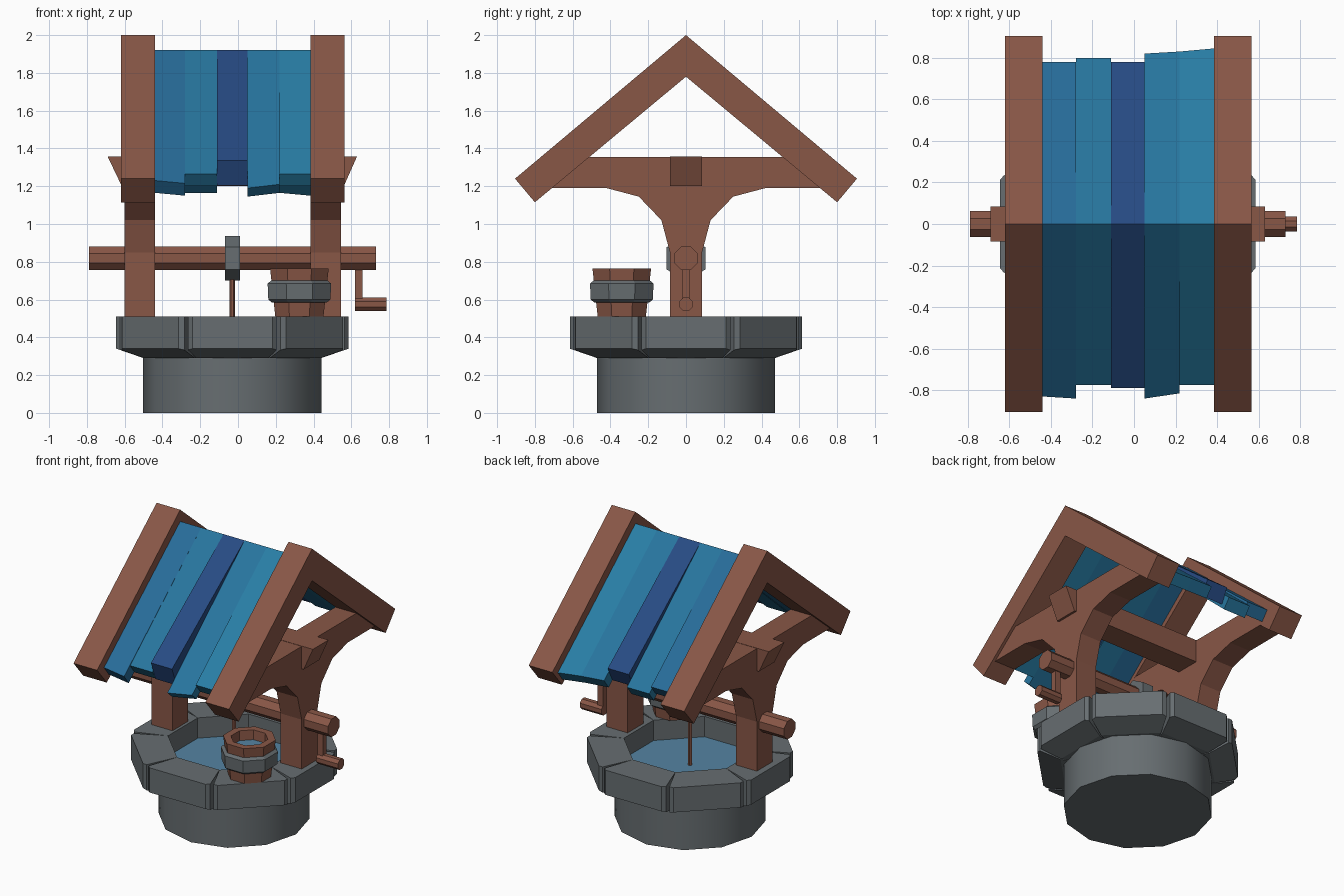
import bpy, bmesh, math
from mathutils import Vector, Matrix

if "Cube" in bpy.data.objects:
    bpy.data.objects.remove(bpy.data.objects["Cube"])


def material(name, rgb):
    m = bpy.data.materials.new(name)
    m.diffuse_color = (*rgb, 1)
    m.use_nodes = True
    m.node_tree.nodes["Principled BSDF"].inputs["Base Color"].default_value = m.diffuse_color
    return m


WOOD = material("wood", (0.25, 0.095, 0.062))
STONE = material("stone", (0.135, 0.155, 0.165))
WATER = material("water", (0.09, 0.23, 0.36))
BLUES = [material(f"roof_blue_{i}", c) for i, c in enumerate(
    [(0.02, 0.15, 0.32), (0.02, 0.18, 0.34), (0.02, 0.07, 0.23),
     (0.02, 0.18, 0.35), (0.022, 0.21, 0.38)])]
CX = -0.03      # well centre in x


def finish(name, bm, mat):
    bmesh.ops.recalc_face_normals(bm, faces=bm.faces)
    me = bpy.data.meshes.new(name)
    bm.to_mesh(me)
    bm.free()
    me.materials.append(mat)
    ob = bpy.data.objects.new(name, me)
    bpy.context.collection.objects.link(ob)
    return ob


def loft(name, rings, mat, closed=False):
    """Skin a list of equal-length point rings; cap the ends unless closed."""
    bm = bmesh.new()
    vs = [[bm.verts.new(p) for p in r] for r in rings]
    n = len(vs[0])
    pairs = list(zip(vs, vs[1:])) + ([(vs[-1], vs[0])] if closed else [])
    for a, b in pairs:
        for i in range(n):
            j = (i + 1) % n
            bm.faces.new((a[i], a[j], b[j], b[i]))
    if not closed:
        bm.faces.new(vs[0])
        bm.faces.new(vs[-1])
    return finish(name, bm, mat)


def extrude_x(name, profile, x0, x1, mat):
    """Sweep a (y, z) outline from x0 to x1."""
    return loft(name, [[(x, y, z) for y, z in profile] for x in (x0, x1)], mat)


def ngon(n, r, turn=0.0):
    return [(r * math.cos(turn + math.tau * i / n), r * math.sin(turn + math.tau * i / n))
            for i in range(n)]


def lathe(name, profile, n, cx, cy, mat, turn=0.0, closed=False):
    """Turn an (r, z) profile around a vertical axis."""
    rings = [[(cx + x, cy + y, z) for x, y in ngon(n, r, turn)] for r, z in profile]
    return loft(name, rings, mat, closed)


def bar_x(name, n, r, x0, x1, z, mat, turn=0.0):
    return extrude_x(name, [(y, z + h) for y, h in ngon(n, r, turn)], x0, x1, mat)


def mirrored(half):
    """Close a right-hand outline with its reflection in y."""
    return half + [(-y, z) for y, z in reversed(half) if y > 0]


# stone base and water
base = lathe("well_base", [(0.472, 0), (0.472, 0.31)], 12, CX, 0, STONE)
for p in base.data.polygons:
    p.use_smooth = len(p.vertices) == 4
lathe("well_water", [(0.44, 0.30), (0.44, 0.37)], 8, CX, 0, WATER, math.pi / 8)

# eight rim stones, tapered towards the joints
plan = [(0.39, 0.1615), (0.595, 0.235), (0.615, 0.212)]     # (radius, half width)
outline = [(r, -w) for r, w in plan] + [(r, w) for r, w in reversed(plan)]


def under(r):
    return 0.29 + max(0, r - 0.47) / 0.145 * 0.05


for k in range(8):
    rot = Matrix.Translation((CX, 0, 0)) @ Matrix.Rotation(k * math.pi / 4, 4, 'Z')
    pts = outline[:1] + [(0.47, -0.190)] + outline[1:5] + [(0.47, 0.190)] + outline[5:]
    low = [rot @ Vector((r, w, under(r))) for r, w in pts]
    top = [rot @ Vector((r, w, 0.51)) for r, w in pts]
    ob = loft(f"rim_stone_{k + 1}", [low, top], STONE)
    # split the bent underside cleanly
    bm = bmesh.new()
    bm.from_mesh(ob.data)
    bmesh.ops.triangulate(bm, faces=[f for f in bm.faces if len(f.verts) > 4 and f.normal.z < 0])
    bm.to_mesh(ob.data)
    bm.free()

# two upright frames with curved brackets, each under a pair of rafters
frame = mirrored([(0.085, 0.49), (0.085, 0.85), (0.13, 1.02), (0.25, 1.145),
                  (0.42, 1.19), (0.74, 1.19), (0.51, 1.355)])
rafters = [(0, 2.0), (0.905, 1.24), (0.80, 1.115), (0, 1.78), (-0.80, 1.115), (-0.905, 1.24)]
for side, x0, x1 in (("left", -0.60, -0.44), ("right", 0.385, 0.545)):
    extrude_x(f"{side}_frame", frame, x0, x1, WOOD)
for side, x0, x1 in (("left", -0.62, -0.44), ("right", 0.385, 0.565)):
    extrude_x(f"{side}_rafters", rafters, x0, x1, WOOD)

# cross beam with slanted ends
loft("cross_beam", [[(x, y, z) for x, z in ((-0.69, 1.357), (0.63, 1.357), (0.56, 1.2), (-0.615, 1.2))]
                    for y in (-0.085, 0.085)], WOOD)

# roof planks: (y at left, y at right, end z at left, end z at right, thickness)
edges = [-0.44, -0.28, -0.11, 0.05, 0.22, 0.385]
front = [(0.83, 0.84, 1.23, 1.215, 0.065), (0.775, 0.775, 1.265, 1.265, 0.065),
         (0.79, 0.79, 1.335, 1.335, 0.13), (0.84, 0.815, 1.19, 1.21, 0.045),
         (0.775, 0.775, 1.265, 1.265, 0.065)]
back = [(0.78, 0.78, 1.27, 1.27, 0.065), (0.80, 0.80, 1.23, 1.23, 0.065),
        (0.78, 0.78, 1.31, 1.31, 0.10), (0.82, 0.83, 1.24, 1.23, 0.065),
        (0.83, 0.845, 1.23, 1.215, 0.065)]
for side, s, planks in (("front", -1, front), ("back", 1, back)):
    for i, (ya, yb, za, zb, t) in enumerate(planks):
        rings = [[(x, 0, 1.92), (x, s * y, z), (x, s * (y - 0.05), z - t), (x, 0, 1.83)]
                 for x, y, z in ((edges[i], ya, za), (edges[i + 1], yb, zb))]
        loft(f"{side}_roof_plank_{i + 1}", rings, BLUES[i])

# windlass: axle, drum, rope and crank
bar_x("axle", 8, 0.067, -0.79, 0.73, 0.818, WOOD, math.pi / 8)
bar_x("rope_drum", 6, 0.118, -0.07, 0.01, 0.818, STONE, math.pi / 2)
lathe("rope", [(0.014, 0.36), (0.014, 0.75)], 6, CX, 0, WOOD)
extrude_x("crank_arm", [(-0.02, 0.56), (0.02, 0.56), (0.02, 0.80), (-0.02, 0.80)], 0.62, 0.66, WOOD)
bar_x("crank_handle", 8, 0.038, 0.62, 0.785, 0.575, WOOD, math.pi / 8)

# bucket on the rim
BX, BY, T = 0.325, -0.34, math.pi / 8
lathe("bucket", [(0.138, 0.51), (0.168, 0.765), (0.118, 0.765), (0.11, 0.67)], 8, BX, BY, WOOD, T)
lathe("bucket_band", [(0.158, 0.585), (0.178, 0.60), (0.182, 0.685), (0.162, 0.70), (0.14, 0.69), (0.14, 0.60)],
      8, BX, BY, STONE, T, closed=True)
lathe("bucket_water", [(0.112, 0.675), (0.112, 0.70)], 8, BX, BY, WATER, T)
